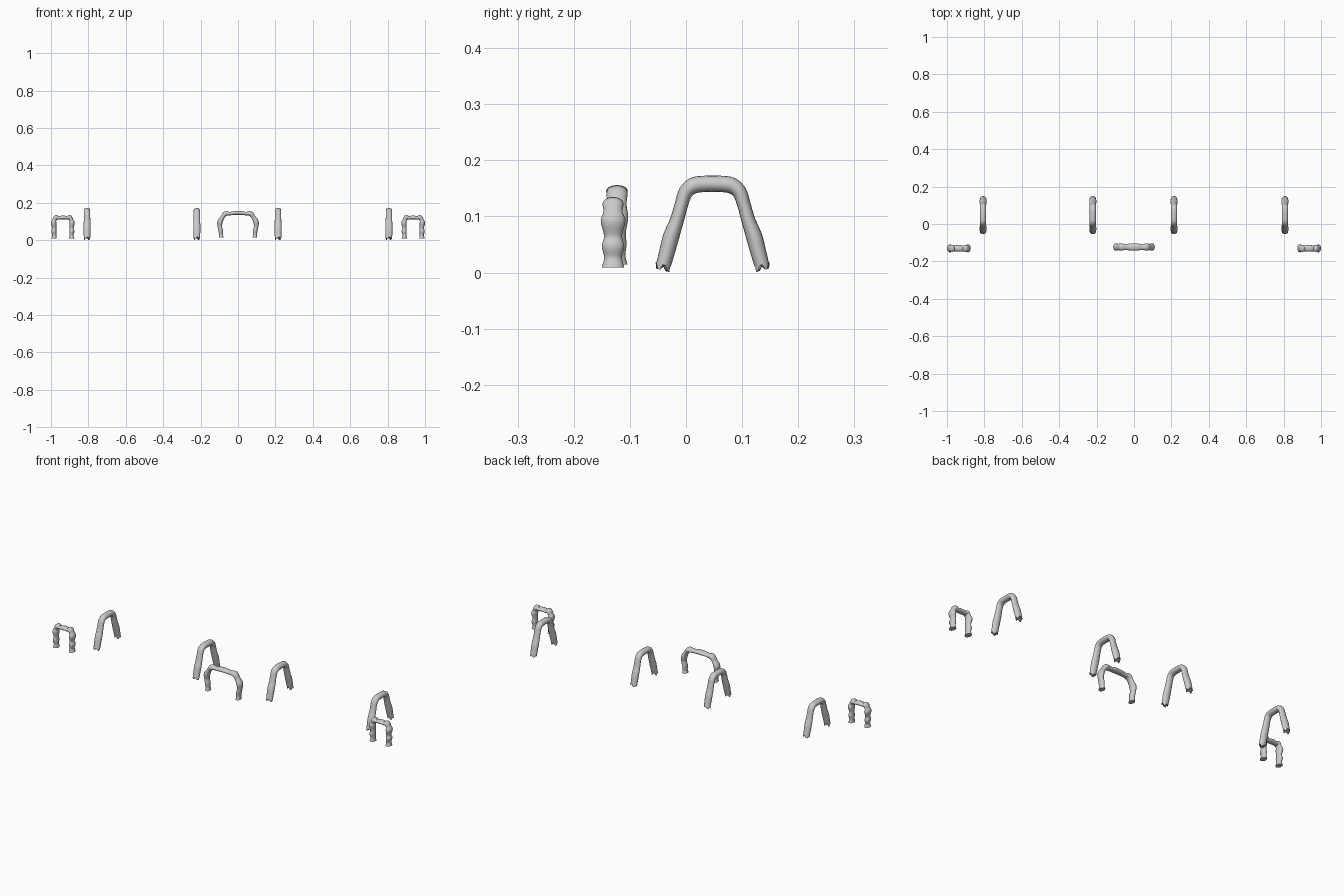
import bpy, bmesh, math
from mathutils import Vector

if "Cube" in bpy.data.objects:
    bpy.data.objects.remove(bpy.data.objects["Cube"])

SIDES = 16


def smooth_points(pts, steps=5):
    """Catmull-Rom interpolation through tuples of (u, z, r_in_plane, r_across)."""
    p = [Vector(q) for q in pts]
    p = [p[0] * 2 - p[1]] + p + [p[-1] * 2 - p[-2]]
    out = []
    for i in range(1, len(p) - 2):
        a, b, c, d = p[i - 1:i + 3]
        for k in range(steps):
            t = k / steps
            out.append(0.5 * (2 * b + (c - a) * t + (2 * a - 5 * b + 4 * c - d) * t * t
                              + (3 * b - a - 3 * c + d) * t ** 3))
    out.append(p[-2])
    return out


def arch(name, half, location, along_y=False, ragged=0.0):
    """Sweep an oval section along a mirrored half path (foot to crown)."""
    full = half + [(-u, z, a, b) for u, z, a, b in reversed(half)]
    pts = smooth_points(full)
    bm = bmesh.new()
    rings = []
    last = len(pts) - 1
    for i, q in enumerate(pts):
        n0, n1 = pts[max(i - 1, 0)], pts[min(i + 1, last)]
        tan = Vector((n1[0] - n0[0], n1[1] - n0[1])).normalized()
        if i in (0, last) and not ragged:
            tan = Vector((0, 1 if i == 0 else -1))
        ring = []
        for s in range(SIDES):
            ang = 2 * math.pi * s / SIDES
            off = q[2] * math.cos(ang)
            u, z, w = q[0] - tan.y * off, q[1] + tan.x * off, q[3] * math.sin(ang)
            # ragged rim at the feet
            if i in (0, last):
                z += ragged * (1 if s % 4 < 2 else -1)
            co = (w, u, z) if along_y else (u, w, z)
            ring.append(bm.verts.new(co))
        rings.append(ring)
    for r0, r1 in zip(rings, rings[1:]):
        for s in range(SIDES):
            t = (s + 1) % SIDES
            bm.faces.new((r0[s], r0[t], r1[t], r1[s]))
    bm.faces.new(rings[0])
    bm.faces.new(rings[-1])
    bmesh.ops.recalc_face_normals(bm, faces=bm.faces)
    mesh = bpy.data.meshes.new(name)
    bm.to_mesh(mesh)
    bm.free()
    ob = bpy.data.objects.new(name, mesh)
    bpy.context.collection.objects.link(ob)
    ob.location = location
    bpy.ops.object.select_all(action='DESELECT')
    ob.select_set(True)
    bpy.context.view_layer.objects.active = ob
    bpy.ops.object.shade_smooth_by_angle(angle=math.radians(50))


# Tall smooth arches spanning front to back
tall = [(-0.089, 0.009, 0.013, 0.017), (-0.082, 0.034, 0.014, 0.018),
        (-0.074, 0.064, 0.0145, 0.019), (-0.064, 0.092, 0.0125, 0.018),
        (-0.056, 0.120, 0.012, 0.017), (-0.048, 0.143, 0.013, 0.017),
        (-0.034, 0.155, 0.0145, 0.017), (-0.014, 0.158, 0.0145, 0.017)]
for i, x in enumerate((-0.807, -0.22, 0.214, 0.807)):
    arch(f"tall_arch_{i + 1}", tall, (x, 0.0475, 0), along_y=True, ragged=0.005)

# Wide knobbly arch at the front centre
wide = [(-0.090, 0.014, 0.013, 0.019), (-0.091, 0.030, 0.011, 0.015),
        (-0.092, 0.050, 0.012, 0.017), (-0.097, 0.072, 0.012, 0.016),
        (-0.096, 0.098, 0.0145, 0.020), (-0.083, 0.122, 0.011, 0.017),
        (-0.068, 0.141, 0.0135, 0.019), (-0.044, 0.142, 0.0095, 0.016),
        (-0.015, 0.145, 0.0105, 0.019)]
arch("wide_front_arch", wide, (0, -0.123, 0))

# Small knobbly arches at the outer front corners
small = [(-0.047, 0.009, 0.0145, 0.020), (-0.046, 0.027, 0.011, 0.016),
         (-0.048, 0.047, 0.0135, 0.020), (-0.046, 0.065, 0.011, 0.016),
         (-0.049, 0.092, 0.0145, 0.022), (-0.045, 0.108, 0.011, 0.017),
         (-0.036, 0.122, 0.0130, 0.019), (-0.024, 0.119, 0.009, 0.016),
         (-0.008, 0.121, 0.010, 0.017)]
for side, x in (("left", -0.9365), ("right", 0.9365)):
    arch(f"small_arch_{side}", small, (x, -0.13, 0))
